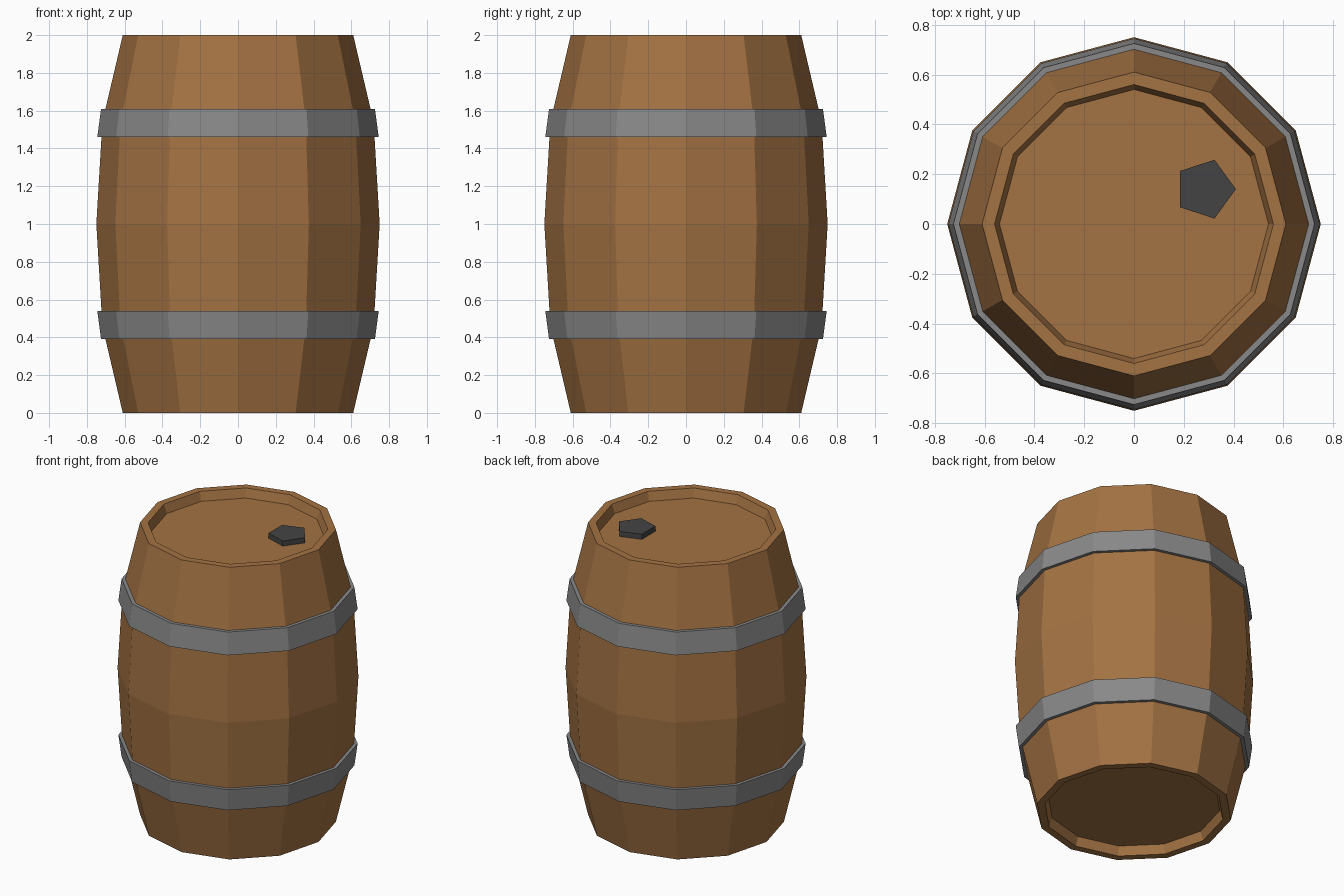
import bpy, bmesh, math

if "Cube" in bpy.data.objects:
    bpy.data.objects.remove(bpy.data.objects["Cube"])


def material(name, rgb):
    m = bpy.data.materials.new(name)
    m.diffuse_color = (*rgb, 1.0)
    m.use_nodes = True
    m.node_tree.nodes["Principled BSDF"].inputs["Base Color"].default_value = m.diffuse_color
    return m


WOOD = material("brown wood", (0.37, 0.17, 0.056))
IRON = material("grey iron", (0.25, 0.25, 0.25))
DARK = material("dark grey bung", (0.057, 0.057, 0.058))


def lathe(name, profile, sides, mat, closed=False, centre=(0, 0)):
    """Spin (radius, z) points into a flat-faced solid; open profiles get end caps."""
    bm = bmesh.new()
    rings = []
    for r, z in profile:
        ring = []
        for i in range(sides):
            a = 2 * math.pi * i / sides
            ring.append(bm.verts.new((centre[0] + r * math.cos(a),
                                      centre[1] + r * math.sin(a), z)))
        rings.append(ring)
    pairs = list(zip(rings, rings[1:]))
    if closed:
        pairs.append((rings[-1], rings[0]))
    else:
        bm.faces.new(rings[0])
        bm.faces.new(rings[-1])
    for a, b in pairs:
        for i in range(sides):
            j = (i + 1) % sides
            bm.faces.new((a[i], a[j], b[j], b[i]))
    bmesh.ops.recalc_face_normals(bm, faces=bm.faces)
    mesh = bpy.data.meshes.new(name)
    bm.to_mesh(mesh)
    bm.free()
    mesh.materials.append(mat)
    obj = bpy.data.objects.new(name, mesh)
    bpy.context.collection.objects.link(obj)
    return obj


# Barrel body: lower half profile, mirrored for the upper half, recessed lids
half = [(0.54, 0.06), (0.56, 0.0), (0.61, 0.0), (0.718, 0.46)]
body = half + [(0.75, 1.0)] + [(r, 2 - z) for r, z in reversed(half)]
lathe("barrel_body", body, 12, WOOD)

# Iron hoops, the lower one a mirror of the upper one
hoop = [(0.71, 1.46), (0.745, 1.46), (0.725, 1.61), (0.69, 1.61)]
lathe("upper_hoop", hoop, 12, IRON, closed=True)
lathe("lower_hoop", [(r, 2 - z) for r, z in hoop], 12, IRON, closed=True)

# Five-sided bung on the lid
lathe("bung", [(0.124, 1.935), (0.124, 1.975)], 5, DARK, centre=(0.285, 0.14))
